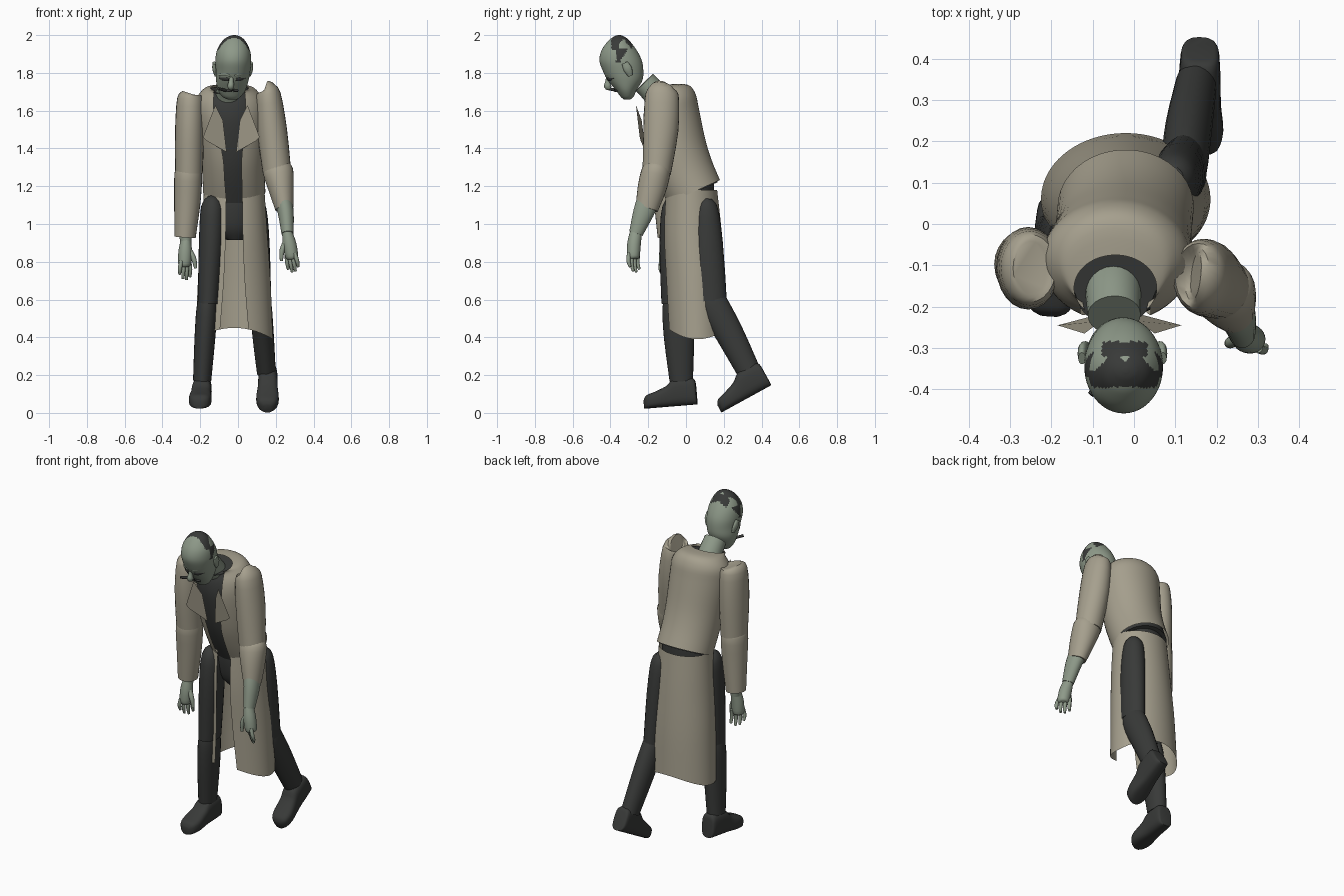
import bpy, bmesh, math
from mathutils import Vector as V


def material(name, rgb):
    m = bpy.data.materials.new(name)
    m.diffuse_color = (*rgb, 1)
    return m


COAT = material("coat_cloth", (.38, .35, .27))
SKIN = material("pale_skin", (.27, .32, .25))
DARK = material("dark_cloth", (.04, .042, .04))


def finish(name, bm, mat, angle=45):
    bmesh.ops.recalc_face_normals(bm, faces=bm.faces)
    me = bpy.data.meshes.new(name)
    bm.to_mesh(me)
    bm.free()
    me.materials.append(mat)
    ob = bpy.data.objects.new(name, me)
    bpy.context.collection.objects.link(ob)
    bpy.ops.object.select_all(action='DESELECT')
    ob.select_set(True)
    bpy.context.view_layer.objects.active = ob
    bpy.ops.object.shade_smooth_by_angle(angle=math.radians(angle))
    return ob


def dense(rows, n):
    """Catmull-Rom interpolation of rows of numbers."""
    out = []
    for i in range(len(rows) - 1):
        a, b, c, d = (rows[max(i - 1, 0)], rows[i], rows[i + 1], rows[min(i + 2, len(rows) - 1)])
        for k in range(n):
            t = k / n
            out.append(tuple(q + .5 * t * (r - p + t * (2*p - 5*q + 4*r - s + t * (3*(q - r) + s - p)))
                             for p, q, r, s in zip(a, b, c, d)))
    return out + [tuple(rows[-1])]


def skin_rings(name, rings, mat, closed=True, caps=True, angle=45):
    bm = bmesh.new()
    vs = [[bm.verts.new(p) for p in r] for r in rings]
    n = len(vs[0])
    for a, b in zip(vs, vs[1:]):
        for j in range(n if closed else n - 1):
            k = (j + 1) % n
            bm.faces.new((a[j], a[k], b[k], b[j]))
    if caps:
        bm.faces.new(vs[0])
        bm.faces.new(vs[-1])
    return finish(name, bm, mat, angle)


def oval(c, u, v, seg=32, power=1):
    f = lambda x: math.copysign(abs(x) ** power, x)
    return [c + u * f(math.sin(2*math.pi*j/seg)) - v * f(math.cos(2*math.pi*j/seg)) for j in range(seg)]


def stack(name, rows, mat, n=4, seg=40, caps=False):
    """Rows: x, y, z, rx, ry, slope, front gap, hem wave."""
    rings, gap = [], any(r[6] for r in rows)
    for x, y, z, rx, ry, sl, g, w in dense(rows, n):
        a0 = math.asin(min(.98, g / rx)) if gap else 0
        ring = []
        for j in range(seg):
            a = a0 + (2*math.pi - 2*a0) * j / (seg - 1 if gap else seg)
            dy = -ry * math.cos(a)
            ring.append(V((x + rx * math.sin(a), y + dy, z + sl * dy + w * math.cos(2*a))))
        rings.append(ring)
    return skin_rings(name, rings, mat, not gap, caps)


def limb(name, rows, mat, n=3, seg=24):
    """Rows: x, y, z, rx, ry swept along their path."""
    pts = dense(rows, n)
    rings = []
    for i, p in enumerate(pts):
        d = (V(pts[min(i + 1, len(pts) - 1)][:3]) - V(pts[max(i - 1, 0)][:3])).normalized()
        u = V((1, 0, 0))
        u = (u - d * u.dot(d)).normalized()
        rings.append(oval(V(p[:3]), u * p[3], d.cross(u) * p[4], seg))
    return skin_rings(name, rings, mat)


# Coat body and dark shirt beneath it
body = [(-.02, .04, 1.17, .165, .14, .45, .04, 0),
        (-.025, -.01, 1.28, .165, .147, .38, .045, 0),
        (-.03, -.05, 1.40, .17, .153, .3, .05, 0),
        (-.04, -.083, 1.57, .18, .152, .25, .078, 0),
        (-.045, -.09, 1.66, .175, .14, .22, .085, 0),
        (-.045, -.10, 1.715, .135, .11, .2, .08, 0),
        (-.045, -.155, 1.72, .10, .08, .25, .075, 0)]
stack("coat_body", body, COAT)
shirt = [(x, y, z - .006, rx - .012, ry - .012, s, 0, 0) for x, y, z, rx, ry, s, g, w in body]
stack("shirt", shirt[:-1] + [(-.047, -.18, 1.70, .088, .064, .2, 0, 0)], DARK, caps=True)

# Coat skirt, open at the front
stack("coat_skirt", [(-.02, .027, 1.18, .16, .138, 0, .045, 0),
                     (-.02, .035, .95, .175, .155, 0, .045, 0),
                     (-.02, .05, .7, .192, .16, 0, .055, 0),
                     (-.02, .06, .42, .205, .16, 0, .075, .03)], COAT, n=6, seg=64)

# Lapels
for side, s in (("left", 1), ("right", -1)):
    bm = bmesh.new()
    tri = [(-.085, -.265, 1.63), (-.15, -.245, 1.46), (-.13, -.24, 1.44), (-.025, -.212, 1.38), (-.045, -.235, 1.55)]
    bm.faces.new([bm.verts.new((-.035 + s * x, y, z)) for x, y, z in tri])
    finish(side + "_lapel", bm, COAT)

# Trousers
stack("trouser_seat", [(-.02, .03, 1.25, .135, .115, .3, 0, 0), (-.02, .03, 1.1, .14, .12, 0, 0, 0),
                       (-.02, .03, .98, .11, .10, 0, 0, 0), (-.015, .02, .915, .045, .05, 0, 0, 0)], DARK, caps=True)
limb("front_thigh", [(-.125, -.04, 1.13, .03, .035), (-.135, -.05, 1.09, .06, .075),
                     (-.142, -.055, .9, .065, .085), (-.158, -.05, .58, .055, .08)], DARK)
limb("front_shin", [(-.16, -.05, .62, .045, .065), (-.165, -.045, .55, .055, .08),
                    (-.175, -.037, .4, .055, .08), (-.19, -.025, .17, .048, .062)], DARK)
limb("rear_thigh", [(.09, .11, 1.13, .03, .03), (.095, .11, 1.08, .055, .06),
                    (.105, .115, .9, .062, .08), (.12, .128, .59, .056, .088)], DARK)
limb("rear_shin", [(.12, .12, .63, .045, .065), (.122, .145, .57, .056, .08),
                   (.132, .23, .42, .057, .075), (.15, .335, .215, .05, .062)], DARK)


# Shoes
def shoe(name, heel, toe):
    heel, toe = V(heel), V(toe)
    d = toe - heel
    up = V((1, 0, 0)).cross(-d).normalized()
    if up.z < 0:
        up = -up
    side = up.cross(d).normalized()
    rows = [(0, .032, .11), (.03, .045, .137), (.2, .05, .148), (.42, .052, .142), (.56, .054, .11),
            (.78, .06, .085), (.94, .048, .07), (1, .022, .045)]
    rings = [oval(heel + d * t + up * h / 2, side * w, up * h / 2, 28, .65) for t, w, h in dense(rows, 3)]
    skin_rings(name, rings, DARK)


shoe("front_shoe", (-.185, .06, .045), (-.205, -.22, .022))
shoe("rear_shoe", (.16, .452, .147), (.155, .188, .002))

# Sleeves
limb("left_upper_sleeve", [(.15, -.125, 1.71, .045, .06), (.16, -.127, 1.685, .066, .088),
                           (.18, -.133, 1.5, .079, .093), (.207, -.155, 1.27, .075, .075)], COAT)
limb("left_lower_sleeve", [(.205, -.148, 1.32, .06, .055), (.212, -.158, 1.28, .08, .076),
                           (.228, -.18, 1.19, .068, .076), (.245, -.208, 1.08, .048, .06)], COAT)
limb("right_upper_sleeve", [(-.25, -.107, 1.69, .045, .065), (-.252, -.107, 1.665, .07, .09),
                            (-.256, -.107, 1.5, .077, .1), (-.26, -.1, 1.27, .073, .085)], COAT)
limb("right_lower_sleeve", [(-.262, -.1, 1.31, .055, .06), (-.263, -.1, 1.27, .073, .085),
                            (-.268, -.095, 1.12, .07, .075), (-.28, -.09, .93, .056, .06)], COAT)

# Bare forearms
limb("left_forearm", [(.235, -.195, 1.14, .048, .06), (.253, -.225, 1.06, .042, .055),
                      (.262, -.265, .95, .032, .037)], SKIN)
limb("right_wrist", [(-.28, -.09, .98, .035, .04), (-.276, -.095, .9, .03, .033)], SKIN)


# Hands: palm, four fingers and a thumb
def hand(name, wrist, s, lean):
    w = V(wrist)
    at = lambda x, y, z: tuple(w + V((s * x + lean * -z, y, z)))
    limb(name + "_palm", [at(0, 0, .01) + (.027, .032), at(.002, -.01, -.05) + (.036, .036),
                          at(.003, -.014, -.115) + (.034, .034), at(.003, -.014, -.13) + (.024, .024)], SKIN)
    for i in range(4):
        k = i - 1.5
        x, y, ln = k * .014, -.012 - k * .016, (.075, .09, .085, .062)[i]
        limb(f"{name}_finger_{i + 1}", [at(x, y, -.1) + (.011, .011),
                                        at(x * 1.3, y - .004, -.11 - ln * .5) + (.011, .011),
                                        at(x * 1.3, y + .006, -.11 - ln) + (.007, .007)], SKIN, seg=12)
    limb(name + "_thumb", [at(-.01, -.01, -.03) + (.015, .016), at(-.043, -.022, -.085) + (.014, .014),
                           at(-.056, -.024, -.14) + (.008, .008)], SKIN, seg=12)


hand("left_hand", (.262, -.265, .945), 1, .17)
hand("right_hand", (-.276, -.095, .905), -1, -.03)

# Neck
limb("neck", [(-.05, -.13, 1.63, .072, .07), (-.05, -.165, 1.69, .068, .066), (-.048, -.22, 1.75, .064, .064)], SKIN)

# Head, with hair painted on the crown
head = stack("head", [(-.03, -.312, 1.66, .025, .018, 0, 0, 0), (-.034, -.312, 1.675, .05, .035, 0, 0, 0),
                      (-.033, -.317, 1.71, .073, .056, 0, 0, 0), (-.03, -.322, 1.76, .086, .091, 0, 0, 0),
                      (-.026, -.333, 1.81, .091, .107, 0, 0, 0), (-.025, -.346, 1.865, .095, .112, 0, 0, 0),
                      (-.024, -.354, 1.92, .087, .093, 0, 0, 0), (-.022, -.355, 1.97, .06, .056, 0, 0, 0),
                      (-.02, -.354, 1.993, .03, .026, 0, 0, 0), (-.02, -.354, 2, .006, .006, 0, 0, 0)],
             SKIN, n=6, seg=72, caps=True)
head.data.materials.append(DARK)
for f in head.data.polygons:
    x, y, z = f.center
    x = abs(x + .022)
    crown = z > 1.92 and -.395 < y < -.335 + .02 * math.sin(60 * x) and x < .09
    back = z > 1.93 and -.32 < y < -.285 and x < .055
    temple = 1.86 < z < 1.93 and x > .06 and -.37 < y < -.325 + .6 * (z - 1.9)
    if crown or back or temple:
        f.material_index = 1

# Ears, eyes, brows, nose and mouth stub
for side, s in (("left", 1), ("right", -1)):
    limb(side + "_ear", [(-.028 + s * .088, -.295, 1.785, .008, .012), (-.028 + s * .096, -.308, 1.82, .012, .023),
                         (-.028 + s * .098, -.325, 1.853, .009, .016)], SKIN, seg=16)
    limb(side + "_eye", [(-.03 + s * .018, -.412, 1.768, .008, .01), (-.03 + s * .04, -.403, 1.77, .008, .014),
                         (-.03 + s * .066, -.378, 1.775, .008, .008)], DARK, seg=12)
    limb(side + "_brow", [(-.03 + s * .012, -.422, 1.785, .006, .008), (-.03 + s * .04, -.415, 1.793, .007, .011),
                          (-.03 + s * .07, -.385, 1.79, .005, .006)], SKIN, seg=12)
limb("nose", [(-.033, -.412, 1.79, .01, .01), (-.036, -.413, 1.755, .013, .014),
              (-.038, -.414, 1.73, .018, .02), (-.038, -.402, 1.717, .012, .012)], SKIN, seg=16)
limb("mouth", [(.0, -.368, 1.705, .005, .006), (-.035, -.375, 1.708, .007, .009),
               (-.07, -.364, 1.705, .005, .006)], DARK, seg=12)
limb("mouth_stub", [(-.065, -.365, 1.707, .008, .008), (-.105, -.413, 1.717, .008, .008)], DARK, seg=12)
